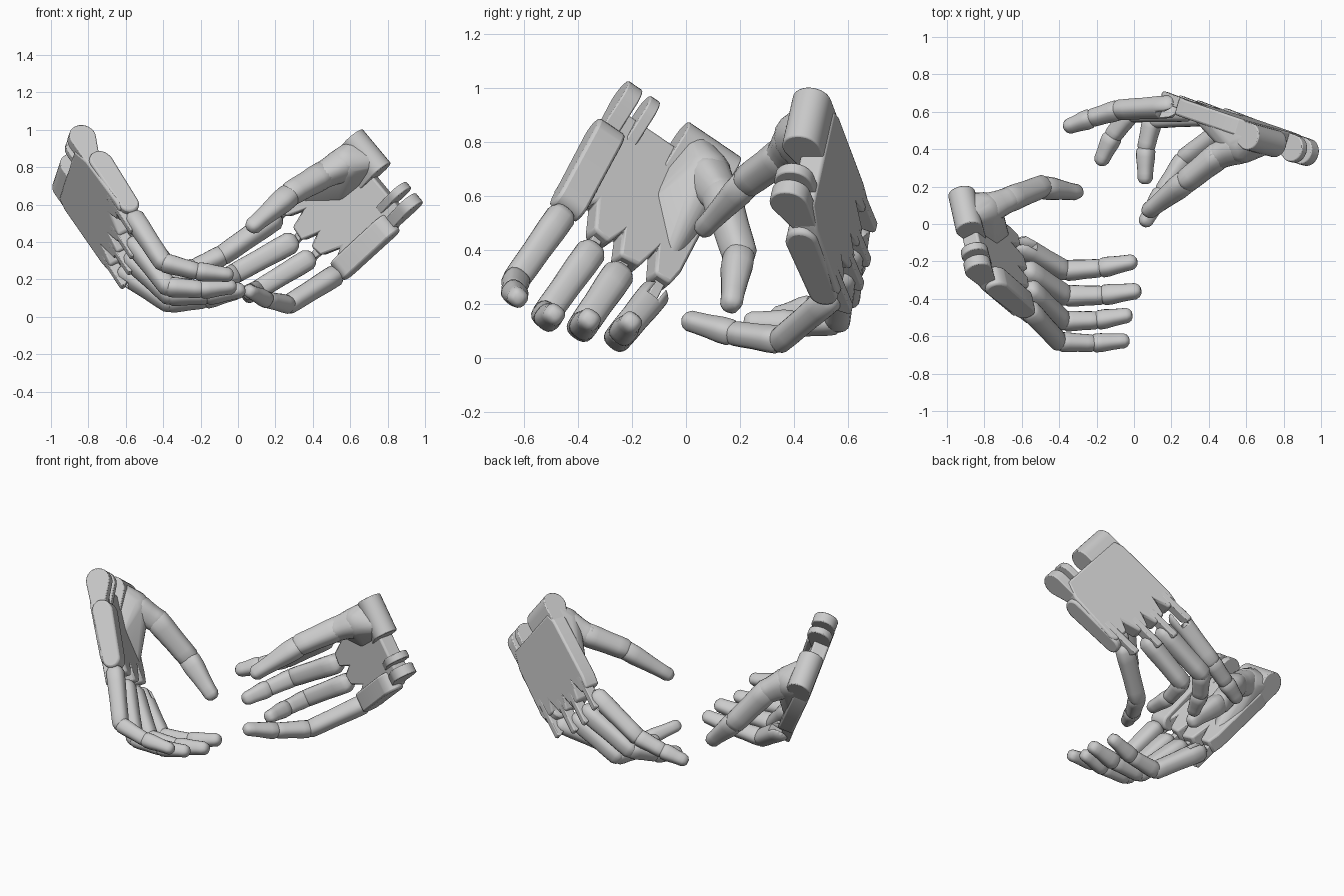
import bpy, bmesh, math
from mathutils import Vector as V, Matrix

if "Cube" in bpy.data.objects:
    bpy.data.objects.remove(bpy.data.objects["Cube"])


def finish(name, bm, bevel=0.0, angle=35):
    bmesh.ops.recalc_face_normals(bm, faces=bm.faces)
    me = bpy.data.meshes.new(name)
    bm.to_mesh(me)
    bm.free()
    me.shade_smooth()
    me.set_sharp_from_angle(angle=math.radians(angle))
    ob = bpy.data.objects.new(name, me)
    bpy.context.collection.objects.link(ob)
    if bevel:
        m = ob.modifiers.new("soft_edges", 'BEVEL')
        m.width, m.segments, m.limit_method = bevel, 2, 'ANGLE'
    return ob


def hull(name, pts, bevel=0.0, angle=35):
    bm = bmesh.new()
    for p in pts:
        bm.verts.new(p)
    res = bmesh.ops.convex_hull(bm, input=bm.verts)
    junk = {g for g in res["geom_interior"] + res["geom_unused"] if isinstance(g, bmesh.types.BMVert)}
    bmesh.ops.delete(bm, geom=list(junk), context='VERTS')
    bmesh.ops.dissolve_limit(bm, angle_limit=0.01, verts=bm.verts, edges=bm.edges)
    return finish(name, bm, bevel, angle)


def phalanx(name, p, q, r0, r1, side, flat=0.95):
    """Tapered, slightly square segment with rounded ends and a narrow waist."""
    d = (q - p).normalized()
    L = (q - p).length
    s = (side - d * side.dot(d)).normalized()
    t = d.cross(s)
    rings = [(-.85 * r0, .4 * r0), (-.6 * r0, .75 * r0), (-.15 * r0, r0), (L * .2, r0),
             (L * .55, (r0 + r1) * .485), (L * .85, r1), (L + .2 * r1, .97 * r1),
             (L + .65 * r1, .75 * r1), (L + .9 * r1, .4 * r1)]
    bm = bmesh.new()
    loops = []
    for x, r in rings:
        row = []
        for i in range(20):
            c, k = math.cos(i * math.tau / 20), math.sin(i * math.tau / 20)
            f = r / (abs(c) ** 2.7 + abs(k) ** 2.7) ** (1 / 2.7)
            row.append(bm.verts.new(p + d * x + s * c * f + t * k * f * flat))
        loops.append(row)
    for A, B in zip(loops, loops[1:]):
        for i in range(20):
            bm.faces.new((A[i], A[i - 1], B[i - 1], B[i]))
    bm.faces.new(loops[0])
    bm.faces.new(loops[-1])
    return finish(name, bm, 0, 40)


class Hand:
    """Local axes: a = wrist to fingers, b = little to index side, w = out of the palm."""

    def __init__(self, tag, o, u, v, mirror):
        self.tag, self.o, self.u = tag, V(o), V(u).normalized()
        v = V(v)
        self.v = (v - self.u * v.dot(self.u)).normalized()
        self.n = self.u.cross(self.v) * (-1 if mirror else 1)

    def at(self, a, b, w):
        return self.o + self.u * a + self.v * b + self.n * w

    def slab(self, part, circles, b0, b1, bevel=.006):
        pts = [self.at(a + r * math.cos(i * math.tau / 24), b, w + r * math.sin(i * math.tau / 24))
               for a, w, r in circles for i in range(24) for b in (b0, b1)]
        return hull(self.tag + part, pts, bevel)

    def balls(self, part, spheres):
        pts = []
        for a, b, w, r in spheres:
            c = self.at(a, b, w)
            for j in range(-4, 5):
                z = math.sin(j * math.pi / 8)
                for i in range(20):
                    k = math.cos(j * math.pi / 8)
                    pts.append(c + r * V((k * math.cos(i * math.tau / 20), k * math.sin(i * math.tau / 20), z)))
        return hull(self.tag + part, pts, 0, 45)

    def palm(self):
        # back plate with slots between the knuckles
        outline = [(.06, -.22), (.06, .24), (.12, .265), (.5, .265), (.57, .25), (.57, .18), (.48, .145),
                   (.58, .115), (.59, .03), (.5, 0), (.57, -.03), (.56, -.1), (.45, -.14),
                   (.51, -.17), (.51, -.27), (.47, -.285), (.16, -.265)]
        bm = bmesh.new()
        f = bm.faces.new([bm.verts.new(self.at(a, b, -.057 - .015 * a)) for a, b in outline])
        g = bmesh.ops.extrude_face_region(bm, geom=[f])
        top = [e for e in g["geom"] if isinstance(e, bmesh.types.BMVert)]
        bmesh.ops.translate(bm, verts=top, vec=self.n * .095)
        finish(self.tag + "palm_plate", bm, .012)
        # raised block on the little finger side
        self.slab("outer_palm_block", [(.2, .01, .06), (.5, 0, .055), (.21, .04, .035)], -.285, -.165, .012)
        # wrist hinge prongs
        for i, (b0, b1) in enumerate([(-.255, -.19), (-.155, -.11), (.02, .26)]):
            self.slab(f"wrist_prong_{i}", [(.015, .02, .073), (.17, -.015, .04)], b0, b1)
        # thumb mound blending from wrist to index side
        self.balls("thumb_mound", [(.03, .1, .03, .065), (.12, .165, .075, .1), (.05, .2, .03, .06),
                                   (.3, .205, .01, .055), (.44, .2, -.01, .04), (.27, .08, 0, .045)])

    def digit(self, part, a, b, pip, tip, size):
        mcp, pip, tip = self.at(a, b, -.005), V(pip), V(tip)
        d1 = (pip - mcp).normalized()
        dip = pip.lerp(tip, .5) + d1 * .02
        side = d1.cross(tip - pip).normalized()
        d2, d3 = (dip - pip).normalized(), (tip - dip).normalized()
        r = size
        first = phalanx(self.tag + part + "_base", mcp + d1 * .015, pip - d1 * .01, r, r * .93, side)
        phalanx(self.tag + part + "_middle", pip + d2 * .02, dip - d2 * .015, r * .9, r * .82, side)
        phalanx(self.tag + part + "_tip", dip + d3 * .02, tip, r * .86, r * .7, side)
        # knuckle slot and the fin that sits in it
        bm = bmesh.new()
        bmesh.ops.create_cube(bm, size=1)
        s = (side - d1 * side.dot(d1)).normalized()
        m = Matrix((d1, s, d1.cross(s))).transposed().to_4x4()
        m.translation = mcp
        bm.transform(m @ Matrix.Diagonal((.14, r * .8, .3, 1)))
        cut = finish(self.tag + part + "_slot_cutter", bm)
        cut.hide_render = True
        cut.display_type = 'WIRE'
        mod = first.modifiers.new("slot", 'BOOLEAN')
        mod.operation, mod.object, mod.solver = 'DIFFERENCE', cut, 'EXACT'
        self.slab(part + "_fin", [(a - .18, -.035, .028), (a + .03, -.04, .032), (a + .06, -.058, .015)],
                  b - .02, b + .02, .005)

    def thumb(self, t1, t2, tip):
        t0, t1, t2, tip = self.at(.13, .17, .09), V(t1), V(t2), V(tip)
        side = (t2 - t1).cross(tip - t2) + self.u * .01
        d = (tip - t2).normalized()
        phalanx(self.tag + "thumb_root", t0, t1, .085, .07, side)
        phalanx(self.tag + "thumb_base", t1, t2 - d * .015, .07, .064, side)
        phalanx(self.tag + "thumb_tip", t2 + d * .02, tip, .062, .045, side, .9)


SOCKETS = {"index": (.63, .22, .058), "middle": (.646, .064, .06),
           "ring": (.63, -.067, .057), "little": (.57, -.23, .055)}

# hand poses: finger middle joint and fingertip, then the thumb chain
left = Hand("left_side_", (-.9, -.05, .83), (.537, -.39, -.75), (-.18, .815, -.553), False)
right = Hand("right_side_", (.79, .44, .77), (-.72, .23, -.65), (-.63, .17, .757), True)
poses = [
    (left, {"index": ((-.37, -.25, .075), (-.02, -.205, .13)),
            "middle": ((-.365, -.385, .115), (0, -.36, .14)),
            "ring": ((-.375, -.52, .16), (-.045, -.49, .16)),
            "little": ((-.4, -.63, .29), (-.06, -.625, .225))},
     ((-.67, .13, .6), (-.49, .195, .38), (-.315, .17, .21))),
    (right, {"index": ((-.08, .61, .33), (-.34, .525, .22)),
             "middle": ((-.02, .595, .23), (-.17, .35, .15)),
             "ring": ((.1, .56, .14), (.06, .25, .13)),
             "little": ((.27, .35, .065), (.065, .02, .135))},
     ((.45, .365, .755), (.28, .23, .655), (.085, .075, .49))),
]
for hand, fingers, chain in poses:
    hand.palm()
    for part, (pip, tip) in fingers.items():
        a, b, r = SOCKETS[part]
        hand.digit(part, a, b, pip, tip, r)
    hand.thumb(*chain)
